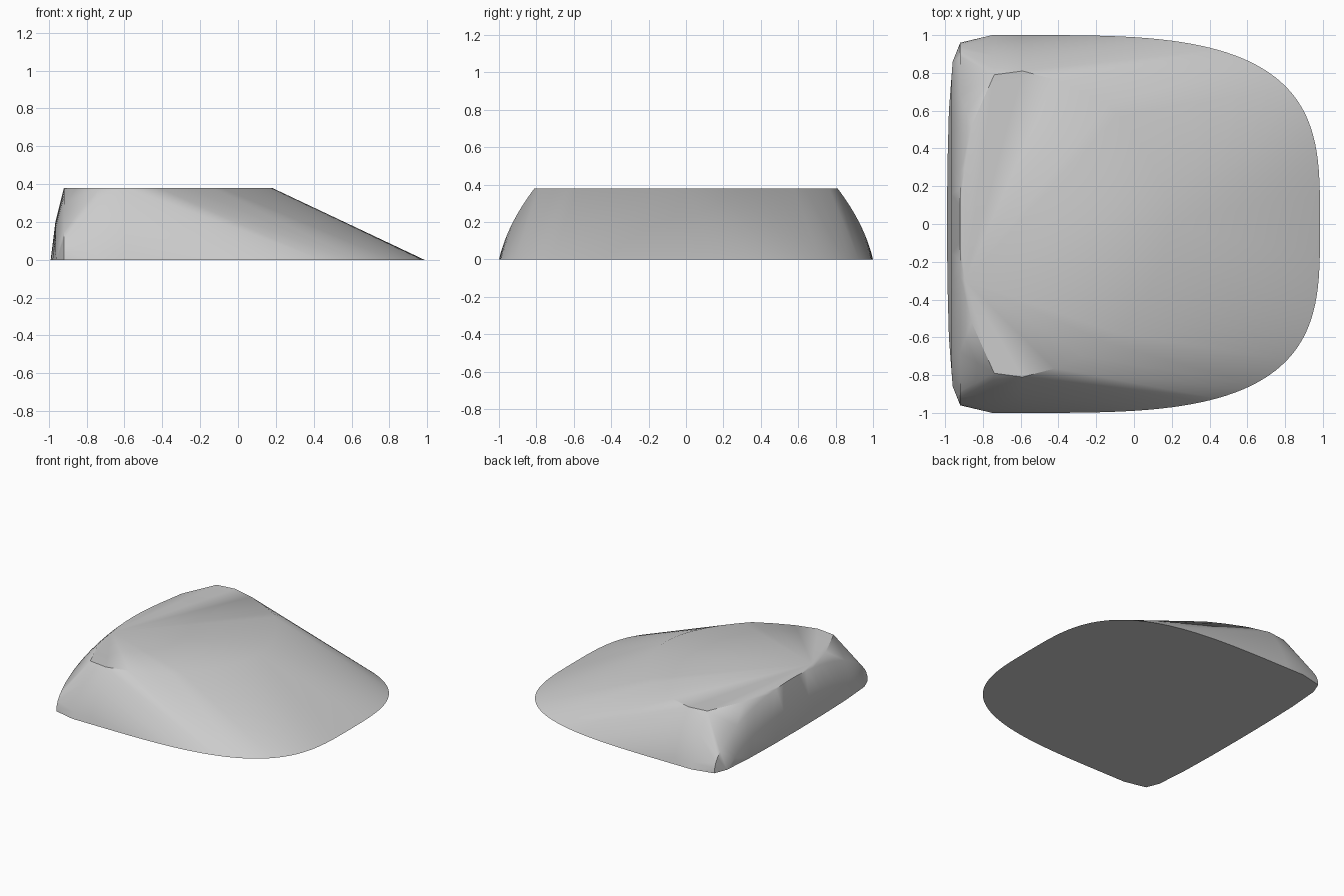
import bpy, bmesh
from math import sin, cos, pi, radians

cube = bpy.data.objects.get("Cube")
if cube:
    bpy.data.objects.remove(cube, do_unlink=True)

HEIGHT = 0.38
points = []


def add(x, y, z):
    """Add a point and its mirror image across the y = 0 plane."""
    points.append((x, y, z))
    if y > 0.001:
        points.append((x, -y, z))


# Base outline: superelliptic nose, then the squarer back corners
STEPS = 40
for i in range(STEPS + 1):
    a = 0.5 * pi * i / STEPS
    add(-0.6 + 1.585 * max(cos(a), 0) ** 0.588, sin(a) ** 0.588, 0)
for x, y in [(-0.75, 1), (-0.92, 0.96), (-0.96, 0.86), (-0.98, 0.6), (-0.988, 0.3), (-0.99, 0)]:
    add(x, y, 0)

# Flat top outline: parabolic front rim, then the sides and back rim
for i in range(13):
    y = 0.63 * i / 12
    add(0.18 - 0.8 * y * y, y, HEIGHT)
for x, y in [(-0.27, 0.7), (-0.42, 0.765), (-0.59, 0.81), (-0.74, 0.79),
             (-0.86, 0.52), (-0.895, 0.3), (-0.92, 0)]:
    add(x, y, HEIGHT)

# Gentle bulge of the side walls
for x, top_y in [(-0.745, 0.79), (-0.595, 0.81), (-0.42, 0.765)]:
    for i in range(1, 8):
        t = i / 8
        add(x, 1 + (top_y - 1) * t + 0.1 * t * (1 - t), HEIGHT * t)

# Arched edge of the steep back wall, with a slight bulge below it
for i in range(1, 17):
    a = 0.5 * pi * i / 16
    add(-0.92, 0.96 * cos(a), HEIGHT * sin(a))
    add(-0.965, 0.8 * cos(a), 0.2 * sin(a))

# Skin the points into one closed body
bm = bmesh.new()
for p in points:
    bm.verts.new(p)
bmesh.ops.remove_doubles(bm, verts=bm.verts[:], dist=0.002)
bmesh.ops.convex_hull(bm, input=bm.verts[:])
bmesh.ops.delete(bm, geom=[v for v in bm.verts if not v.link_faces], context='VERTS')
bmesh.ops.recalc_face_normals(bm, faces=bm.faces[:])
mesh = bpy.data.meshes.new("wedge_body")
bm.to_mesh(mesh)
bm.free()

body = bpy.data.objects.new("wedge_body", mesh)
bpy.context.collection.objects.link(body)

# Plain grey finish
grey = bpy.data.materials.new("light_grey")
grey.use_nodes = True
colour = (0.6, 0.6, 0.6, 1)
grey.diffuse_color = colour
grey.node_tree.nodes["Principled BSDF"].inputs["Base Color"].default_value = colour
mesh.materials.append(grey)

# Smooth walls, crisp rim and base
bpy.ops.object.select_all(action='DESELECT')
body.select_set(True)
bpy.context.view_layer.objects.active = body
bpy.ops.object.shade_smooth_by_angle(angle=radians(40))
